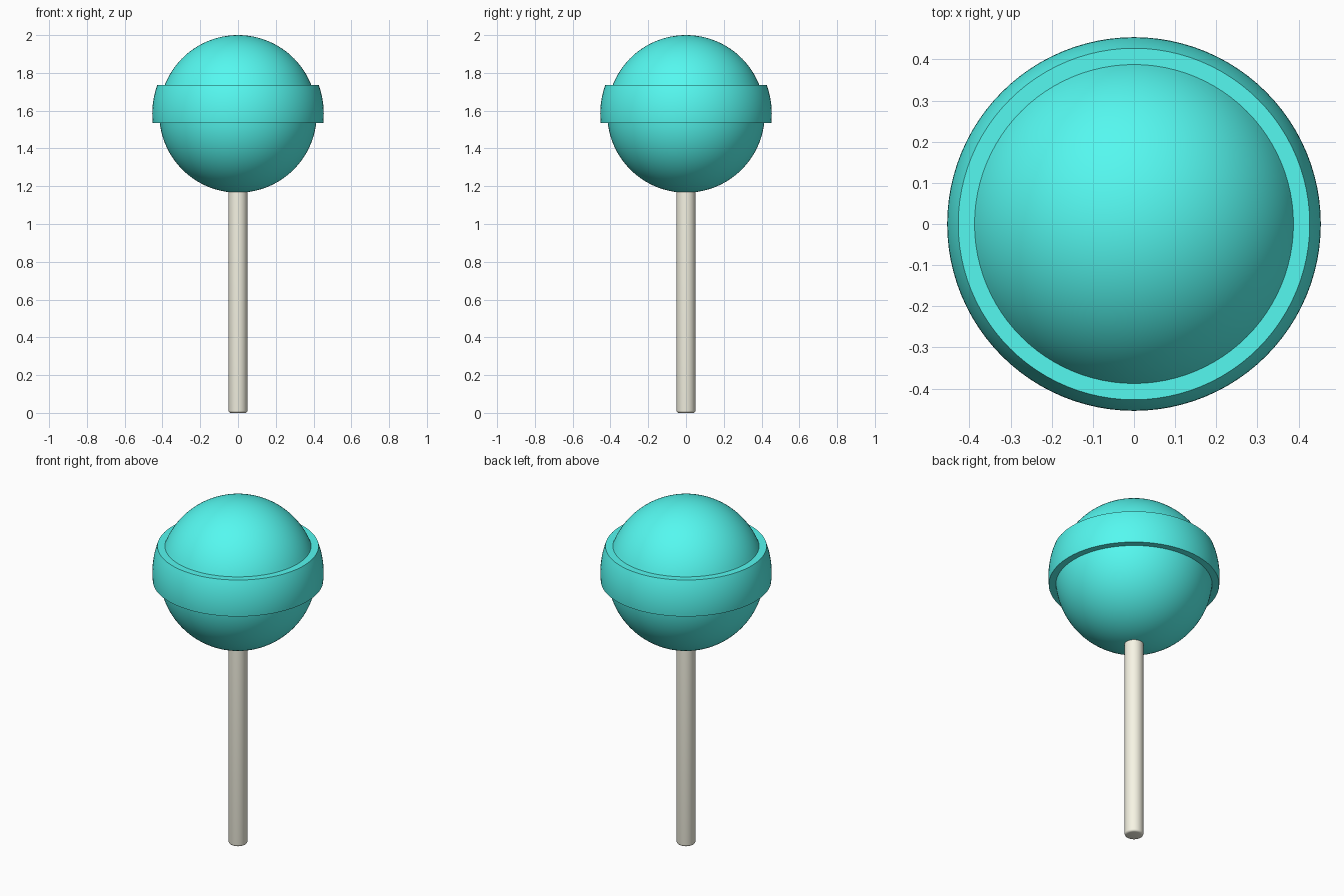
import bpy, bmesh
from math import sin, cos, pi, asin, sqrt

if "Cube" in bpy.data.objects:
    bpy.data.objects.remove(bpy.data.objects["Cube"])

CENTRE_Z, BALL_R, BAND_R = 1.583, 0.417, 0.454
BAND_LOW, BAND_TOP = 1.535, 1.737


def material(name, color):
    m = bpy.data.materials.new(name)
    m.diffuse_color = (*color, 1)
    m.use_nodes = True
    m.node_tree.nodes["Principled BSDF"].inputs["Base Color"].default_value = m.diffuse_color
    return m


def arc(radius, a0, a1, n):
    """Points (r, z) on a circle about the candy centre, by latitude."""
    return [(radius * cos(a0 + (a1 - a0) * i / n),
             CENTRE_Z + radius * sin(a0 + (a1 - a0) * i / n)) for i in range(n + 1)]


def lathe(name, profile, mat, steps=96):
    """Revolve an (r, z) profile, bottom to top, around the z axis."""
    bm = bmesh.new()
    verts = [bm.verts.new((r, 0, z)) for r, z in profile]
    edges = [bm.edges.new(pair) for pair in zip(verts, verts[1:])]
    bmesh.ops.spin(bm, geom=verts + edges, cent=(0, 0, 0), axis=(0, 0, 1),
                   angle=2 * pi, steps=steps, use_duplicate=False)
    bmesh.ops.remove_doubles(bm, verts=bm.verts, dist=1e-5)
    bmesh.ops.recalc_face_normals(bm, faces=bm.faces)
    mesh = bpy.data.meshes.new(name)
    bm.to_mesh(mesh)
    bm.free()
    mesh.materials.append(mat)
    obj = bpy.data.objects.new(name, mesh)
    bpy.context.collection.objects.link(obj)
    bpy.ops.object.select_all(action='DESELECT')
    obj.select_set(True)
    bpy.context.view_layer.objects.active = obj
    bpy.ops.object.shade_smooth_by_angle(angle=pi / 6)
    return obj


def latitude(radius, z):
    return asin((z - CENTRE_Z) / radius)


teal = material("candy_teal", (0.09, 0.94, 0.87))
cream = material("stick_cream", (0.93, 0.91, 0.78))

# Candy: ball with a raised, ball-curved band, as one outer skin
candy = (arc(BALL_R, -pi / 2, latitude(BALL_R, BAND_LOW), 28)
         + arc(BAND_R, latitude(BAND_R, BAND_LOW), latitude(BAND_R, BAND_TOP), 12)
         + arc(BALL_R, latitude(BALL_R, BAND_TOP), pi / 2, 24))
lathe("candy", candy, teal)

# Stick: thin rod with a rounded foot, ending just inside the candy
R, B = 0.05, 0.012
foot = [(R - B + B * sin(t * pi / 8), B - B * cos(t * pi / 8)) for t in range(5)]
lathe("stick", [(0, 0)] + foot + [(R, 1.2), (0, 1.2)], cream, 48)
